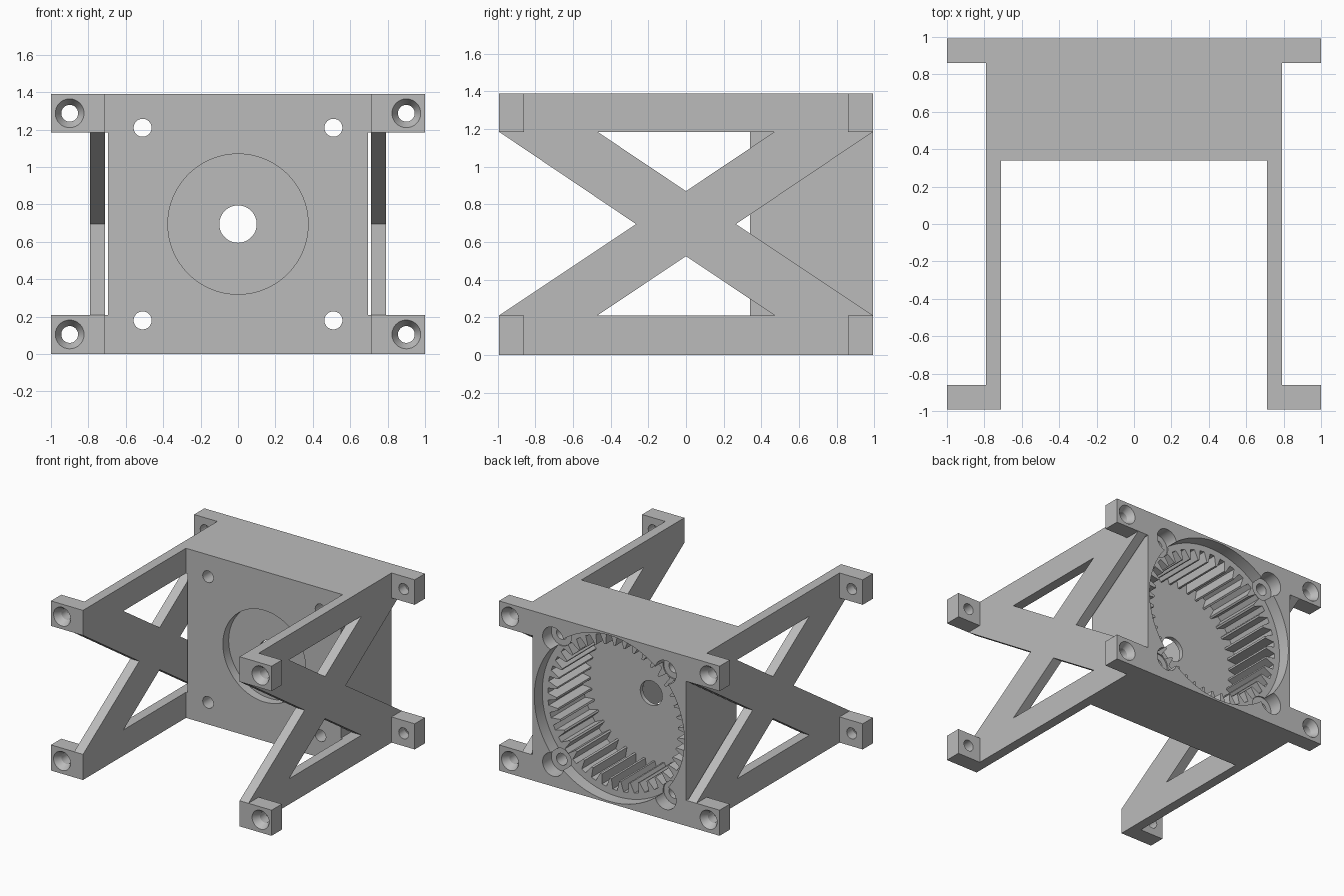
import bpy, bmesh, math
from mathutils import Vector

if "Cube" in bpy.data.objects:
    bpy.data.objects.remove(bpy.data.objects["Cube"], do_unlink=True)

W, H, D = 0.695, 1.39, 0.993        # core half width, height, half depth
ZC = H / 2
LO, HI = 0.21, 1.185                # rail edges
IN, OUT = 0.71, 0.79                # side panel inner and outer x
FRONT = 0.34                        # front face of the gear housing

grey = bpy.data.materials.new("plain grey")
grey.use_nodes = True
grey.diffuse_color = (0.5, 0.5, 0.5, 1)
grey.node_tree.nodes["Principled BSDF"].inputs["Base Color"].default_value = (0.5, 0.5, 0.5, 1)


def finish(name, bm):
    bmesh.ops.recalc_face_normals(bm, faces=bm.faces[:])
    mesh = bpy.data.meshes.new(name)
    bm.to_mesh(mesh)
    bm.free()
    mesh.materials.append(grey)
    obj = bpy.data.objects.new(name, mesh)
    bpy.context.collection.objects.link(obj)
    return obj


def prism(name, points, axis, a, b):
    """Extrude an outline from a to b along x (points are y, z) or y (points are x, z)."""
    bm = bmesh.new()
    place = (lambda p: (a, p[0], p[1])) if axis == "x" else (lambda p: (p[0], a, p[1]))
    face = bm.faces.new([bm.verts.new(place(p)) for p in points])
    ext = bmesh.ops.extrude_face_region(bm, geom=[face])
    move = Vector((b - a, 0, 0)) if axis == "x" else Vector((0, b - a, 0))
    bmesh.ops.translate(bm, vec=move, verts=[v for v in ext["geom"] if isinstance(v, bmesh.types.BMVert)])
    return finish(name, bm)


def rect(u0, u1, v0, v1):
    return [(u0, v0), (u1, v0), (u1, v1), (u0, v1)]


def lathe(name, x, z, profile, n=48):
    """Solid of revolution about a line along y; the profile lists (radius, y)."""
    bm = bmesh.new()
    turn = [2 * math.pi * i / n for i in range(n)]
    rings = [[bm.verts.new((x + r * math.cos(t), y, z + r * math.sin(t))) for t in turn]
             for r, y in profile]
    for a, b in zip(rings, rings[1:]):
        for i in range(n):
            j = (i + 1) % n
            bm.faces.new((a[i], a[j], b[j], b[i]))
    bm.faces.new(rings[0])
    bm.faces.new(rings[-1])
    return finish(name, bm)


def cut(obj, cutter):
    cutter.hide_render = True
    mod = obj.modifiers.new("cut", "BOOLEAN")
    mod.operation, mod.solver, mod.object = "DIFFERENCE", "EXACT", cutter
    bpy.context.view_layer.objects.active = obj
    bpy.ops.object.modifier_apply(modifier=mod.name)
    bpy.data.objects.remove(cutter, do_unlink=True)


parts = []

# Gear housing: narrow core with wider rails at top and bottom
half = [(IN, 0), (IN, LO), (W, LO), (W, HI), (IN, HI), (IN, H)]
housing = prism("gear_housing", half + [(-x, z) for x, z in reversed(half)], "y", FRONT, D)
parts.append(housing)

# Back rim step, toothed bore, front recess and shaft hole
LEDGE, FLOOR = 0.89, 0.45
cut(housing, lathe("rim_cutter", 0, ZC, [(0.68, LEDGE), (0.68, 1.1)], 96))
TEETH = 40
ring = []
for i in range(TEETH):
    for frac, r in ((0.0, 0.63), (0.42, 0.63), (0.62, 0.55), (0.8, 0.55)):
        t = 2 * math.pi * (i + frac) / TEETH
        ring.append((r * math.cos(t), ZC + r * math.sin(t)))
cut(housing, prism("gear_cutter", ring, "y", FLOOR, 0.95))
cut(housing, lathe("recess_cutter", 0, ZC, [(0.375, 0.2), (0.375, 0.415)], 96))
cut(housing, lathe("shaft_cutter", 0, ZC, [(0.1, 0.2), (0.1, 0.6)]))

# Screw holes, counterbored from the back
for x in (-0.51, 0.51):
    for z in (ZC - 0.515, ZC + 0.515):
        cut(housing, lathe("screw_cutter", x, z,
                           [(0.048, 0.2), (0.048, LEDGE - 0.01), (0.095, LEDGE - 0.01), (0.095, 1.1)]))

# Side panels: slab with four triangular openings that leave a cross brace
openings = [
    [(-0.47, HI), (0.47, HI), (0, 0.87)],
    [(-0.47, LO), (0.47, LO), (0, 0.525)],
    [(-D, HI), (-0.265, ZC), (-D, LO), (-1.2, LO), (-1.2, HI)],
    [(D, HI), (0.265, ZC), (D, LO), (1.2, LO), (1.2, HI)],
]
for side, s in (("right", -1), ("left", 1)):
    panel = prism(side + "_cross_panel", rect(-D, D, 0, H), "x", s * IN, s * OUT)
    for tri in openings:
        cut(panel, prism("opening_cutter", tri, "x", s * 0.6, s * 0.9))
    parts.append(panel)

    # Mounting ears with holes countersunk on the outer faces
    for end, e in (("front", -1), ("back", 1)):
        for level, z0, z1 in (("lower", 0, LO), ("upper", HI, H)):
            ear = prism(f"{end}_{side}_{level}_ear", rect(s * OUT, s, z0, z1), "y", e * 0.86, e * D)
            cut(ear, lathe("hole_cutter", s * 0.9, (z0 + z1) / 2,
                           [(0.045, e * 0.8), (0.045, e * (D - 0.055)), (0.077, e * D), (0.077, e * 1.1)], 32))
            parts.append(ear)

# Smooth the round walls, keep the edges crisp
bpy.ops.object.select_all(action="DESELECT")
for obj in parts:
    obj.select_set(True)
bpy.context.view_layer.objects.active = housing
bpy.ops.object.shade_smooth_by_angle(angle=math.radians(25))
